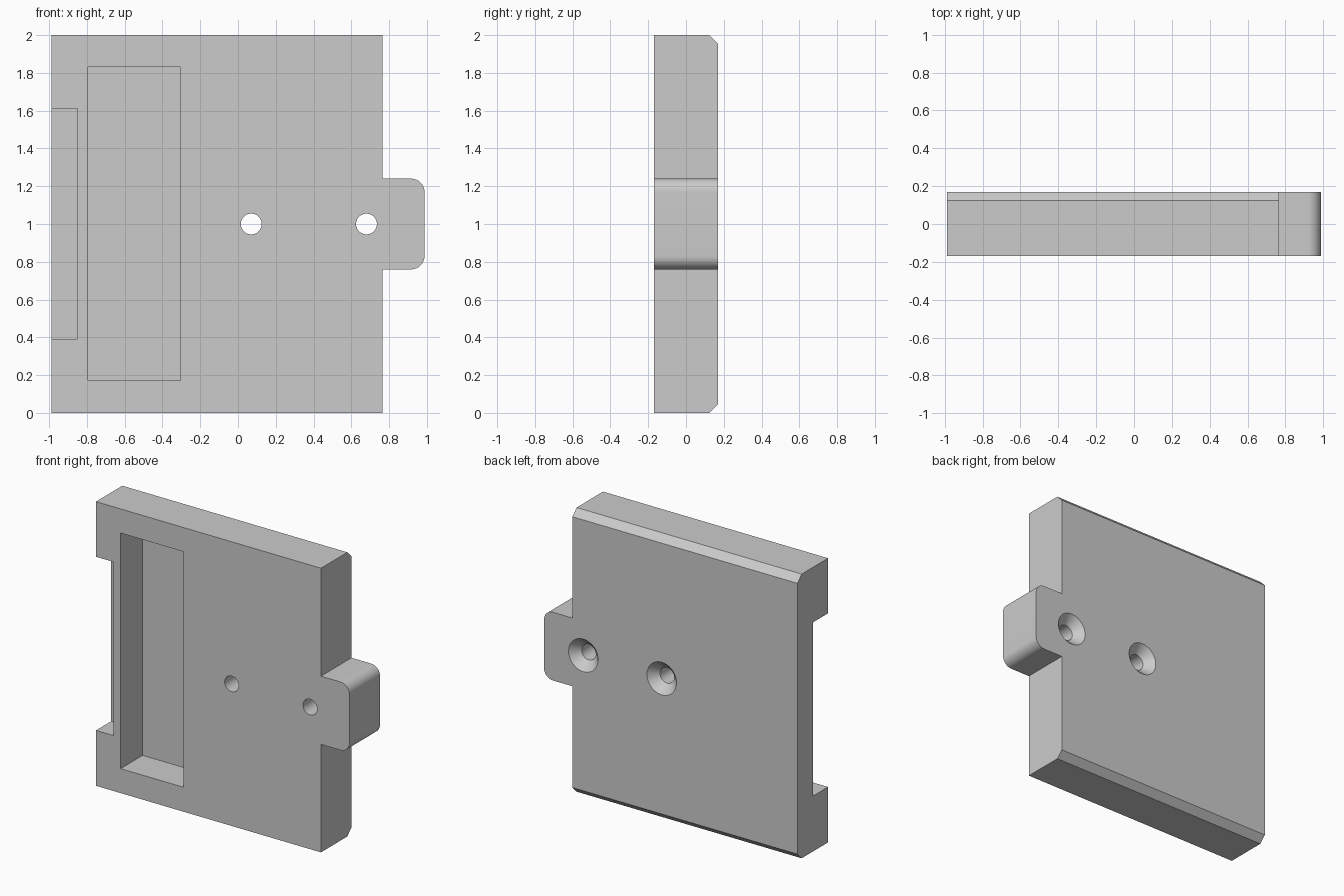
import bpy, bmesh, math
from mathutils import Matrix, Vector

if "Cube" in bpy.data.objects:
    bpy.data.objects.remove(bpy.data.objects["Cube"], do_unlink=True)

LEFT, RIGHT, TAB_END = -0.987, 0.765, 0.987
HALF, TOP = 0.17, 2.0
TAB_LOW, TAB_HIGH = 0.76, 1.24

grey = bpy.data.materials.new("plain_grey")
grey.use_nodes = True
colour = (0.6, 0.6, 0.6, 1)
grey.diffuse_color = colour
grey.node_tree.nodes["Principled BSDF"].inputs["Base Color"].default_value = colour


def make_object(name, bm):
    bmesh.ops.recalc_face_normals(bm, faces=bm.faces)
    mesh = bpy.data.meshes.new(name)
    bm.to_mesh(mesh)
    bm.free()
    mesh.materials.append(grey)
    obj = bpy.data.objects.new(name, mesh)
    bpy.context.collection.objects.link(obj)
    return obj


def box_cutter(name, low, high):
    low, high = Vector(low), Vector(high)
    bm = bmesh.new()
    bmesh.ops.create_cube(bm, size=1, matrix=Matrix.Translation((low + high) / 2)
                          @ Matrix.Diagonal((*(high - low), 1)))
    return make_object(name, bm)


def round_cutter(name, x, y1, r1, y2, r2):
    bm = bmesh.new()
    bmesh.ops.create_cone(bm, cap_ends=True, segments=48, radius1=r1, radius2=r2,
                          depth=y2 - y1,
                          matrix=Matrix.Translation((x, (y1 + y2) / 2, 1))
                          @ Matrix.Rotation(-math.pi / 2, 4, "X"))
    return make_object(name, bm)


# Plate and tab: one outline extruded through the thickness
outline = [(LEFT, 0), (RIGHT, 0), (RIGHT, TAB_LOW), (TAB_END, TAB_LOW),
           (TAB_END, TAB_HIGH), (RIGHT, TAB_HIGH), (RIGHT, TOP), (LEFT, TOP)]
bm = bmesh.new()
face = bm.faces.new([bm.verts.new((x, -HALF, z)) for x, z in outline])
extruded = bmesh.ops.extrude_face_region(bm, geom=[face])["geom"]
bmesh.ops.translate(bm, vec=(0, 2 * HALF, 0),
                    verts=[v for v in extruded if isinstance(v, bmesh.types.BMVert)])
bmesh.ops.recalc_face_normals(bm, faces=bm.faces)

# Rounded tab corners
corners = [e for e in bm.edges if all(v.co.x > TAB_END - 0.001 for v in e.verts)
           and abs(e.verts[0].co.y - e.verts[1].co.y) > HALF]
bmesh.ops.bevel(bm, geom=corners, offset=0.07, offset_type="OFFSET", segments=10,
                profile=0.5, affect="EDGES")

# Chamfered back edges at top and bottom
back_edges = [e for e in bm.edges if all(v.co.y > HALF - 0.001 for v in e.verts)
              and any(all(abs(v.co.z - z) < 0.001 for v in e.verts) for z in (0, TOP))]
bmesh.ops.bevel(bm, geom=back_edges, offset=0.047, offset_type="OFFSET", segments=1,
                affect="EDGES")
plate = make_object("mounting_plate", bm)

# Front pocket, side notch and countersunk screw holes
cutters = [box_cutter("pocket_cutter", (-0.795, -0.3, 0.172), (-0.305, 0.075, 1.83)),
           box_cutter("notch_cutter", (-1.2, -0.3, 0.39), (-0.85, 0, 1.612))]
for x in (0.07, 0.68):
    cutters.append(round_cutter("hole_cutter", x, -0.3, 0.055, 0.3, 0.055))
    cutters.append(round_cutter("countersink_cutter", x, 0.1, 0.045, 0.2, 0.145))

for cutter in cutters:
    cutter.hide_render = True
    cut = plate.modifiers.new(cutter.name, "BOOLEAN")
    cut.operation = "DIFFERENCE"
    cut.solver = "EXACT"
    cut.object = cutter

# Bake the cuts and discard the cutters
depsgraph = bpy.context.evaluated_depsgraph_get()
finished = bpy.data.meshes.new_from_object(plate.evaluated_get(depsgraph))
plate.modifiers.clear()
plate.data = finished
for cutter in cutters:
    bpy.data.objects.remove(cutter, do_unlink=True)

bpy.ops.object.select_all(action="DESELECT")
plate.select_set(True)
bpy.context.view_layer.objects.active = plate
bpy.ops.object.shade_smooth_by_angle(angle=math.radians(30))
